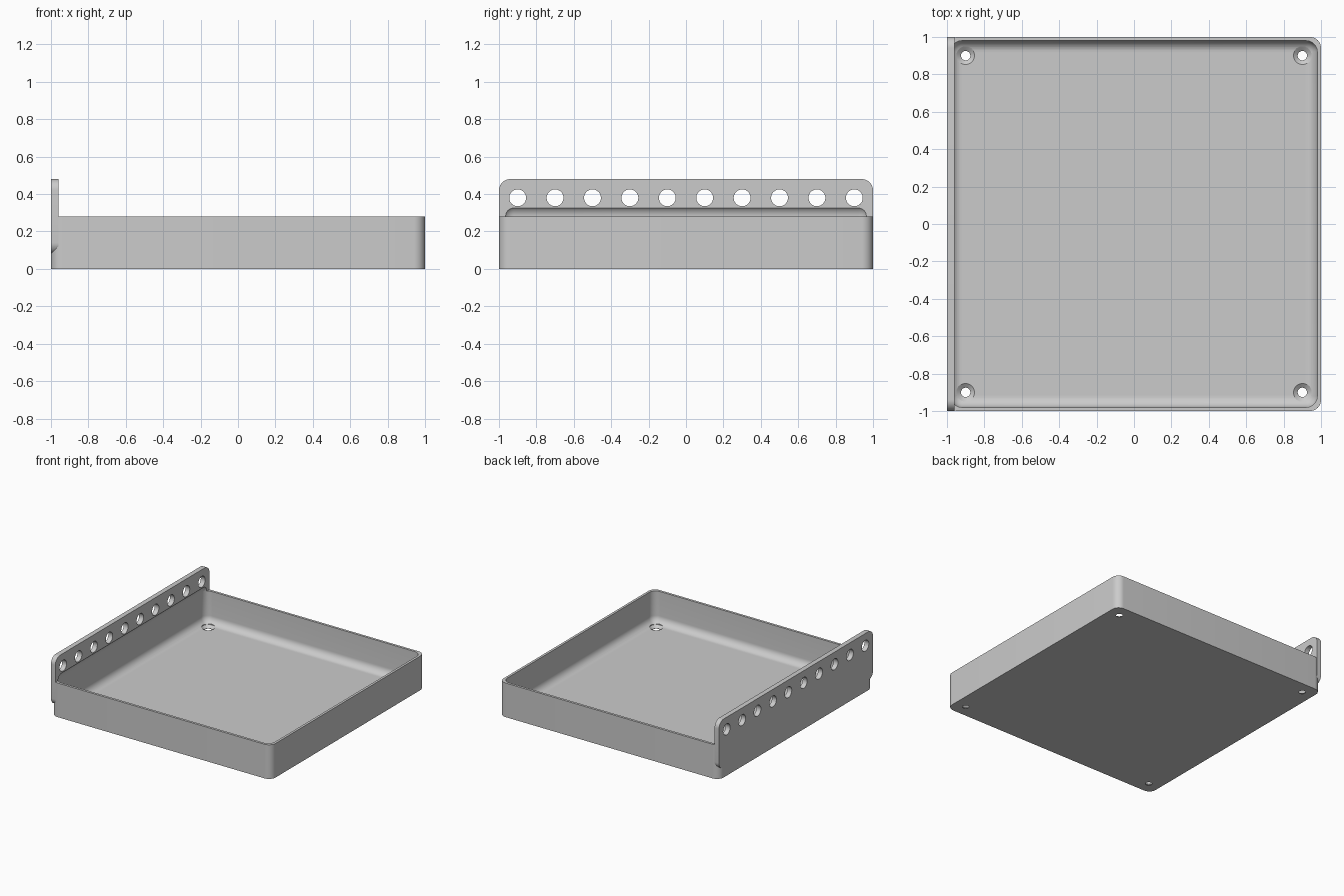
import bpy, bmesh, math
from mathutils import Matrix, Vector

cube = bpy.data.objects.get("Cube")
if cube:
    bpy.data.objects.remove(cube, do_unlink=True)

# Single grey plastic
grey = bpy.data.materials.new("grey_plastic")
grey.use_nodes = True
colour = (0.6, 0.6, 0.6, 1)
grey.diffuse_color = colour
grey.node_tree.nodes["Principled BSDF"].inputs["Base Color"].default_value = colour

RADIUS = 0.06


def finish(name, bm):
    bmesh.ops.recalc_face_normals(bm, faces=bm.faces)
    mesh = bpy.data.meshes.new(name)
    bm.to_mesh(mesh)
    bm.free()
    mesh.materials.append(grey)
    obj = bpy.data.objects.new(name, mesh)
    bpy.context.collection.objects.link(obj)
    return obj


def rounded_box(name, low, high, axes):
    """Box whose edges parallel to the given axes are rounded."""
    low, high = Vector(low), Vector(high)
    bm = bmesh.new()
    bmesh.ops.create_cube(bm, size=1, matrix=Matrix.Translation((low + high) / 2)
                          @ Matrix.Diagonal((high - low).to_4d()))
    edges = []
    for edge in bm.edges:
        d = edge.verts[1].co - edge.verts[0].co
        if max(range(3), key=lambda i: abs(d[i])) in axes:
            edges.append(edge)
    bmesh.ops.bevel(bm, geom=edges, offset=RADIUS, segments=10,
                    profile=0.5, affect='EDGES')
    return finish(name, bm)


def lathe(name, profile, place, sides=40):
    """Closed solid turned around the local z axis."""
    bm = bmesh.new()
    rings = [[bm.verts.new(place @ Vector((r * math.cos(math.tau * i / sides),
                                           r * math.sin(math.tau * i / sides), z)))
              for i in range(sides)] for r, z in profile]
    for a, b in zip(rings, rings[1:]):
        for i in range(sides):
            j = (i + 1) % sides
            bm.faces.new((a[i], a[j], b[j], b[i]))
    bm.faces.new(rings[0][::-1])
    bm.faces.new(rings[-1])
    return finish(name, bm)


def combine(target, tool, operation):
    mod = target.modifiers.new(operation.lower(), 'BOOLEAN')
    mod.operation = operation
    mod.solver = 'EXACT'
    mod.object = tool
    tool.hide_render = True
    bpy.context.view_layer.objects.active = target
    bpy.ops.object.modifier_apply(modifier=mod.name)
    bpy.data.objects.remove(tool, do_unlink=True)


# Tray body joined to the tall mounting plate on its right side
tray = rounded_box("tray", (-1, -1, 0), (1, 1, 0.28), [2])
plate = rounded_box("mounting_plate", (-1, -1, 0.08), (-0.96, 1, 0.48), [0])
combine(tray, plate, 'UNION')

# Hollow inside, rounded on every edge
cavity = rounded_box("cavity_cutter", (-0.98, -0.98, 0.02), (0.98, 0.98, 0.341), [0, 1, 2])
combine(tray, cavity, 'DIFFERENCE')

# Row of round holes through the plate
turn = Matrix.Rotation(math.pi / 2, 4, 'Y')
for i in range(10):
    place = Matrix.Translation((-0.98, -0.9 + 0.2 * i, 0.38)) @ turn
    hole = lathe("plate_hole_cutter", [(0.045, -0.1), (0.045, 0.1)], place)
    combine(tray, hole, 'DIFFERENCE')

# Countersunk screw holes in the floor corners
screw_profile = [(0.025, -0.02), (0.025, 0.003), (0.05, 0.022), (0.05, 0.1)]
for x in (-0.9, 0.9):
    for y in (-0.9, 0.9):
        hole = lathe("screw_hole_cutter", screw_profile, Matrix.Translation((x, y, 0)))
        combine(tray, hole, 'DIFFERENCE')

# Smooth the fillets and keep the rims crisp
bpy.ops.object.select_all(action='DESELECT')
tray.select_set(True)
bpy.context.view_layer.objects.active = tray
bpy.ops.object.shade_smooth_by_angle(angle=math.radians(25))
